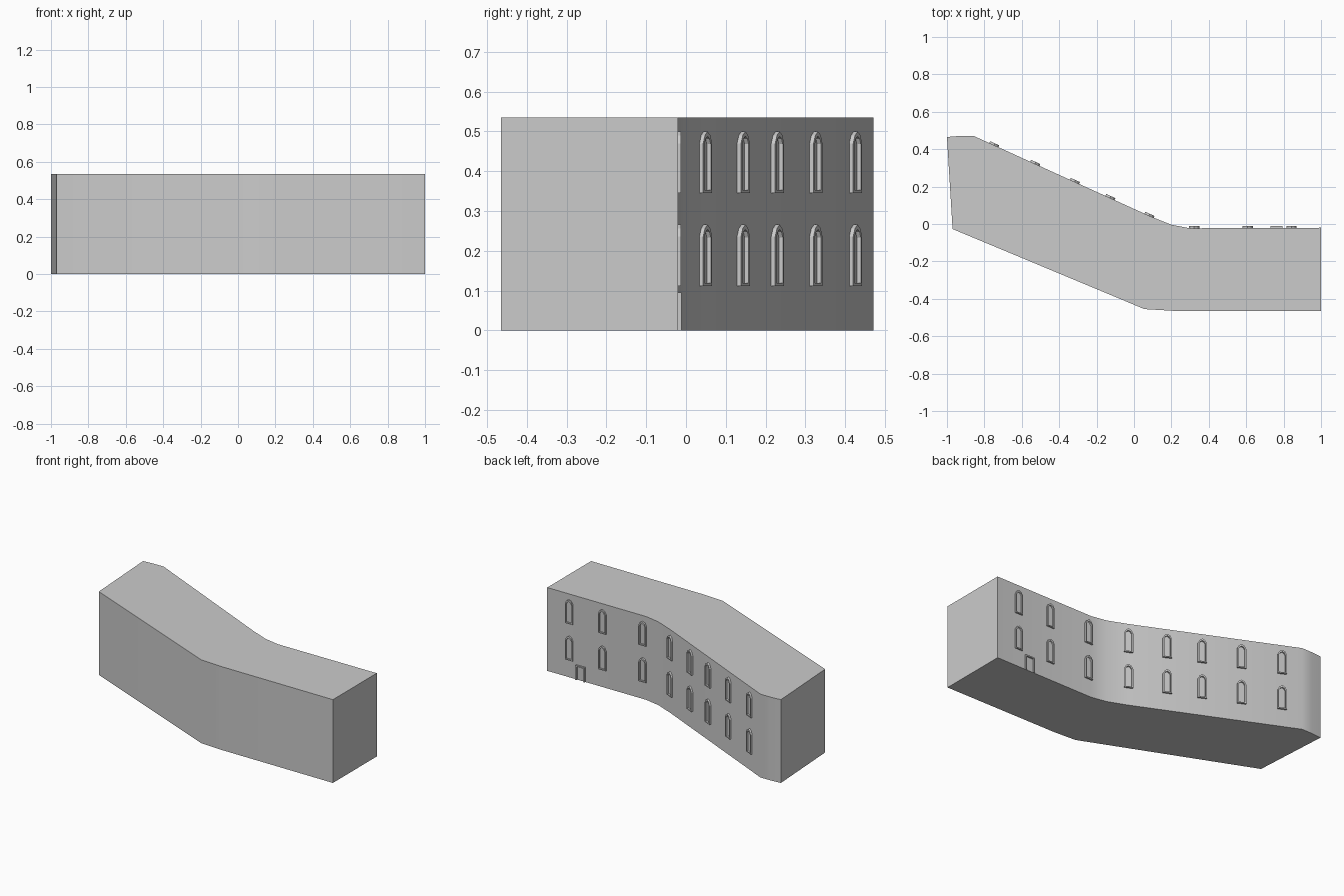
import bpy, bmesh, math
from mathutils import Vector

if "Cube" in bpy.data.objects:
    bpy.data.objects.remove(bpy.data.objects["Cube"])

HEIGHT = 0.535
SLOPE = ((-0.858, 0.471), (0.083, 0.043))   # angled rear wall
FLAT_Y = -0.023                             # straight rear wall


def make_object(name, bm):
    bmesh.ops.recalc_face_normals(bm, faces=bm.faces)
    mesh = bpy.data.meshes.new(name)
    bm.to_mesh(mesh)
    bm.free()
    ob = bpy.data.objects.new(name, mesh)
    bpy.context.collection.objects.link(ob)
    return ob


# Bent building block: footprint extruded upwards
footprint = [(-1, 0.465), (-0.93, 0.471), (-0.858, 0.471), (0.083, 0.043),
             (0.2, -0.004), (0.30, -0.023), (1, -0.020), (1, -0.465),
             (0.21, -0.464), (0.056, -0.455), (-0.97, -0.027)]
bm = bmesh.new()
base = bm.faces.new([bm.verts.new((x, y, 0)) for x, y in footprint])
top = bmesh.ops.extrude_face_region(bm, geom=[base])["geom"]
for v in top:
    if isinstance(v, bmesh.types.BMVert):
        v.co.z = HEIGHT
bm.faces.new([v for v in base.verts]) if not base.is_valid else None
if not any(abs(f.normal.z) > 0.9 and f.calc_center_median().z < 0.01 for f in bm.faces):
    bm.normal_update()
body = make_object("building_block", bm)
bpy.context.view_layer.objects.active = body
body.select_set(True)
bpy.ops.object.shade_smooth_by_angle(angle=math.radians(30))
body.select_set(False)


# Raised frame from matching outer and inner outlines (u along wall, z up)
def frame(name, outer, inner, origin, angle, closed, depth=0.011, sink=0.006):
    bm = bmesh.new()
    along = Vector((math.cos(angle), math.sin(angle), 0))
    out = Vector((-math.sin(angle), math.cos(angle), 0))

    def row(pts, d):
        return [bm.verts.new(Vector((*origin, 0)) + along * u + out * d
                             + Vector((0, 0, z))) for u, z in pts]
    rings = [row(outer, -sink), row(outer, depth), row(inner, depth), row(inner, -sink)]
    n = len(outer)
    for i in range(4):
        a, b = rings[i], rings[(i + 1) % 4]
        for j in range(n if closed else n - 1):
            k = (j + 1) % n
            bm.faces.new((a[j], a[k], b[k], b[j]))
    if not closed:
        bm.faces.new([r[0] for r in rings])
        bm.faces.new([r[-1] for r in rings])
    return make_object(name, bm)


# Pointed window outline
def arch(w, bottom, spring, peak):
    mid = spring + (peak - spring) * 0.68
    return [(-w, bottom), (w, bottom), (w, spring), (w * 0.6, mid),
            (0, peak), (-w * 0.6, mid), (-w, spring)]


# Window positions along both rear walls
a, b = Vector(SLOPE[0]), Vector(SLOPE[1])
slope_angle = math.atan2(b.y - a.y, b.x - a.x)
spots = []
for x in (-0.749, -0.530, -0.318, -0.129, 0.080):
    y = a.y + (x - a.x) * (b.y - a.y) / (b.x - a.x)
    spots.append(((x, y), slope_angle))
for x in (0.322, 0.608, 0.843):
    spots.append(((x, FLAT_Y), 0))

for floor, z in (("lower", 0.112), ("upper", 0.346)):
    for i, (pos, ang) in enumerate(spots):
        frame(f"{floor}_window_{i + 1}", arch(0.027, z, z + 0.124, z + 0.154),
              arch(0.019, z + 0.007, z + 0.122, z + 0.142), pos, ang, True)

# Door frame, open at the ground
frame("door_frame", [(-0.033, 0), (-0.033, 0.095), (0.033, 0.095), (0.033, 0)],
      [(-0.025, 0), (-0.025, 0.087), (0.025, 0.087), (0.025, 0)],
      (0.762, -0.022), 0, False)
